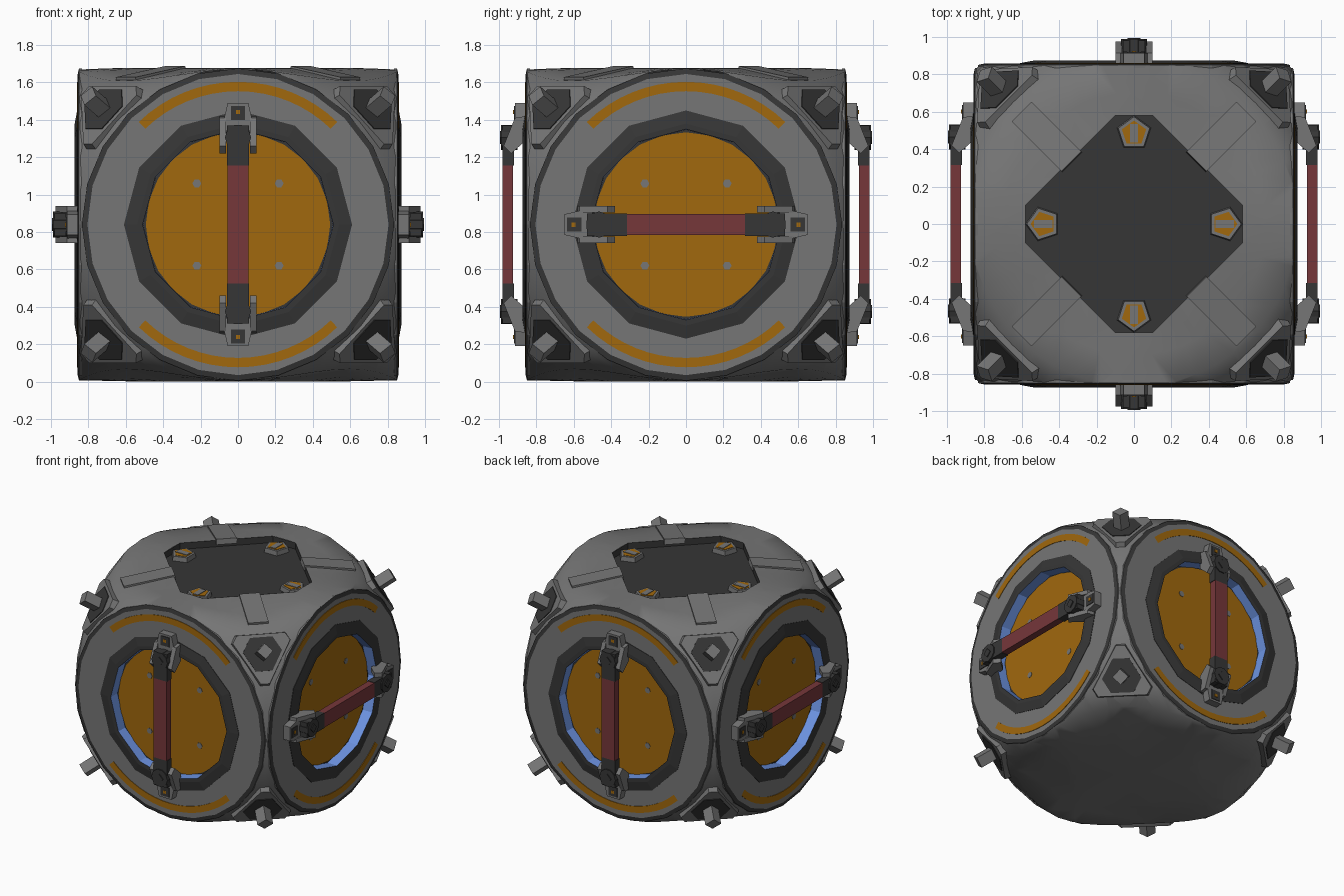
import bpy, bmesh, math
from mathutils import Matrix, Vector

if "Cube" in bpy.data.objects:
    bpy.data.objects.remove(bpy.data.objects["Cube"])

def mat(name, c):
    m = bpy.data.materials.new(name)
    m.diffuse_color = (*c, 1)
    m.use_nodes = True
    m.node_tree.nodes["Principled BSDF"].inputs["Base Color"].default_value = m.diffuse_color
    return m

GRAY = mat("mid gray", (0.18, 0.18, 0.18))
DARK = mat("dark gray", (0.037, 0.037, 0.037))
ORANGE = mat("amber", (0.355, 0.14, 0.004))
RED = mat("dull red", (0.18, 0.038, 0.042))
BLUE = mat("blue", (0.15, 0.29, 0.75))
CZ = 0.84  # centre height

def finish(name, bm, mats, M=Matrix(), smooth=None):
    bm.transform(M)
    me = bpy.data.meshes.new(name)
    bm.to_mesh(me)
    bm.free()
    for m in mats:
        me.materials.append(m)
    if smooth:
        for p in me.polygons:
            p.use_smooth = True
        me.set_sharp_from_angle(angle=math.radians(smooth))
    ob = bpy.data.objects.new(name, me)
    bpy.context.collection.objects.link(ob)
    return ob

def lathe_bm(profile, seg, bands=None, a0=0, a1=360):
    bm = bmesh.new()
    rows = []
    for k in range(seg + 1):
        a = math.radians(a0 + (a1 - a0) * k / seg)
        rows.append([bm.verts.new((r * math.cos(a), r * math.sin(a), z)) for r, z in profile])
    for k in range(seg):
        for i in range(len(profile) - 1):
            f = bm.faces.new((rows[k][i], rows[k + 1][i], rows[k + 1][i + 1], rows[k][i + 1]))
            f.material_index = bands[i] if bands else 0
    bmesh.ops.remove_doubles(bm, verts=bm.verts, dist=1e-5)
    return bm

def lathe(name, profile, seg, mats, M=Matrix(), bands=None, a0=0, a1=360):
    return finish(name, lathe_bm(profile, seg, bands, a0, a1), mats, M)

def prism(name, pts, z0, z1, m, M=Matrix(), top=1.0):
    bm = bmesh.new()
    lo = [bm.verts.new((x, y, z0)) for x, y in pts]
    hi = [bm.verts.new((x * top, y * top, z1)) for x, y in pts]
    n = len(pts)
    bm.faces.new(lo[::-1])
    bm.faces.new(hi)
    for i in range(n):
        bm.faces.new((lo[i], lo[(i + 1) % n], hi[(i + 1) % n], hi[i]))
    bmesh.ops.recalc_face_normals(bm, faces=bm.faces)
    return finish(name, bm, [m], M)

def rect(x0, x1, y0, y1):
    return [(x0, y0), (x1, y0), (x1, y1), (x0, y1)]

def ngon(n, r, start=0):
    return [(r * math.cos(math.radians(start + 360 * k / n)),
             r * math.sin(math.radians(start + 360 * k / n))) for k in range(n)]

def tips(n, r, w, start=0):
    """Polygon of n tips, each clipped to half-width w."""
    pts = []
    for k in range(n):
        a = math.radians(start + 360 * k / n)
        for s in (-w, w):
            pts.append((r * math.cos(a) - s * math.sin(a), r * math.sin(a) + s * math.cos(a)))
    return pts

# Body: round shell, caps drawn in toward the diagonals, sliced by the four side planes
R = 1.185
prof = [(0, 0), (0.45, 0), (0.65, 0.003), (0.85, 0.008)]
for z in (0.14, 0.3, 0.48, 0.66, 0.84, 1.02, 1.2, 1.38, 1.52):
    prof.append((math.sqrt(R * R - (z - CZ) ** 2), z))
prof += [(0.87, 1.668), (0.7, 1.675), (0.5, 1.68), (0, 1.68)]
bm = lathe_bm(prof, 48)
for v in bm.verts:
    r = v.co.xy.length
    if abs(v.co.z - CZ) > 0.76:
        a = math.atan2(v.co.y, v.co.x)
        d = 0.06 * math.sin(2 * a) ** 2 * min(1, max(0, (r - 0.45) / 0.4))
        v.co.z -= math.copysign(d, v.co.z - CZ)

def cut(co, no, outer):
    bmesh.ops.bisect_plane(bm, geom=bm.verts[:] + bm.edges[:] + bm.faces[:],
                           plane_co=co, plane_no=no, clear_outer=outer)

for d in ((1, 0, 0), (-1, 0, 0), (0, 1, 0), (0, -1, 0)):
    cut(Vector(d) * 0.85, d, True)
# Diamond opening in the top
hole = tips(4, 0.58, 0.1)
edges = []
for i, p in enumerate(hole):
    q = hole[(i + 1) % 8]
    no = Vector((q[1] - p[1], p[0] - q[0], 0)).normalized()
    edges.append((Vector((*p, 0)), no))
    cut(edges[-1][0], no, False)
inside = []
for f in bm.faces:
    c = f.calc_center_median()
    if c.z > 1.5 and all((c - co).dot(no) < 0 for co, no in edges):
        inside.append(f)
bmesh.ops.delete(bm, geom=inside, context='FACES')
finish("body_shell", bm, [GRAY], smooth=70)

# Recessed hatch: walls facing inward and a floor
bm = bmesh.new()
lo = [bm.verts.new((*p, 1.625)) for p in hole]
hi = [bm.verts.new((*p, 1.676)) for p in hole]
bm.faces.new(lo)
for i in range(8):
    j = (i + 1) % 8
    bm.faces.new((lo[j], lo[i], hi[i], hi[j]))
finish("top_hatch", bm, [DARK])
for k in range(4):
    T = Matrix.Rotation(k * math.pi / 2, 4, 'Z')
    L = T @ Matrix.Translation((0.485, 0, 0))
    prism("top_lamp_base", ngon(5, 0.095), 1.625, 1.66, GRAY, L, 0.93)
    prism("top_lamp", ngon(5, 0.068), 1.655, 1.663, ORANGE, L)
    prism("top_lamp_bar", rect(-0.05, 0.05, -0.022, 0.022), 1.655, 1.667, GRAY, L)
    D = Matrix.Rotation(math.pi / 4 + k * math.pi / 2, 4, 'Z') \
        @ Matrix.Translation((0.66, 0, 1.646)) @ Matrix.Rotation(math.radians(9), 4, 'Y')
    prism("top_strap", rect(-0.19, 0.19, -0.075, 0.075), -0.03, 0.012, GRAY, D)

# Four round side panels
YZ = Matrix(((0, 0, 1, 0), (1, 0, 0, 0), (0, 1, 0, 0), (0, 0, 0, 1)))
for k, side in enumerate(("front", "right", "back", "left")):
    S = Matrix.Translation((0, 0, CZ)) @ Matrix.Rotation(k * math.pi / 2, 4, 'Z') \
        @ Matrix.Rotation(math.pi / 2, 4, 'X')
    lathe(side + "_outer_ring", [(0.835, 0.835), (0.835, 0.85), (0.805, 0.857), (0.57, 0.857)],
          24, [GRAY, DARK], S, [0, 1, 0])
    lathe(side + "_inner_ring", [(0.61, 0.852), (0.61, 0.86), (0.54, 0.873), (0.51, 0.873),
                                 (0.508, 0.79), (0.47, 0.79)],
          12, [DARK, BLUE], S, [0, 0, 0, 1, 0])
    lathe(side + "_disc", [(0.493, 0.79), (0.493, 0.796), (0, 0.796)], 24, [ORANGE], S)
    for a in (90, 270):
        lathe(side + "_arc_stripe", [(0.763, 0.856), (0.763, 0.861), (0.713, 0.861), (0.713, 0.856)],
              16, [ORANGE], S, None, a - 44, a + 44)
    for x in (-0.22, 0.22):
        for y in (-0.22, 0.22):
            prism(side + "_disc_bolt", [(x + p, y + q) for p, q in ngon(6, 0.024)], 0.79, 0.799, GRAY, S)
    # Handle: vertical on front and back, horizontal on left and right
    H = S @ Matrix.Rotation((k % 2) * math.pi / 2, 4, 'Z')
    prism(side + "_handle_grip", rect(-0.057, 0.057, -0.315, 0.315), 0.925, 0.98, RED, H)
    for t in (0, math.pi):
        E = H @ Matrix.Rotation(t, 4, 'Z')
        prism(side + "_handle_end", rect(-0.06, 0.06, 0.315, 0.53), 0.92, 0.98, DARK, E)
        prism(side + "_handle_pivot", [(x, y + 0.465) for x, y in ngon(10, 0.07)], 0.9, 0.988, DARK, E)
        prism(side + "_pivot_cap", [(x, y + 0.465) for x, y in ngon(4, 0.035)], 0.98, 0.995, DARK, E)
        cheek = [(0.45, 0.855), (0.58, 0.855), (0.57, 0.915), (0.42, 0.975), (0.38, 0.935)]
        for x0 in (-0.098, 0.064):
            prism(side + "_bracket_cheek", cheek, x0, x0 + 0.034, GRAY, E @ YZ)
        prism(side + "_bracket_foot", [(-0.09, 0.5), (0.09, 0.5), (0.055, 0.65), (-0.055, 0.65)],
              0.85, 0.915, GRAY, E)
        prism(side + "_foot_socket", rect(-0.038, 0.038, 0.56, 0.635), 0.91, 0.92, DARK, E)
        prism(side + "_foot_light", rect(-0.012, 0.012, 0.59, 0.612), 0.915, 0.924, ORANGE, E)

# Eight corner plates with recesses and knobs
for sx in (-1, 1):
    for sy in (-1, 1):
        for sz in (-1, 1):
            w = Vector((sx, sy, 0.86 * sz)).normalized()
            v = Vector((0, 0, -sz))
            v = (v - w * v.dot(w)).normalized()
            u = v.cross(w)
            C = Matrix.Translation((0, 0, CZ)) @ Matrix((u, v, w)).transposed().to_4x4()
            prism("corner_plate", tips(3, 0.24, 0.035, 90), 1.12, 1.195, GRAY, C, 0.93)
            prism("corner_recess", tips(3, 0.13, 0.06, 90), 1.18, 1.2, DARK, C)
            prism("corner_knob", ngon(4, 0.058, 90), 1.19, 1.325, GRAY, C)
